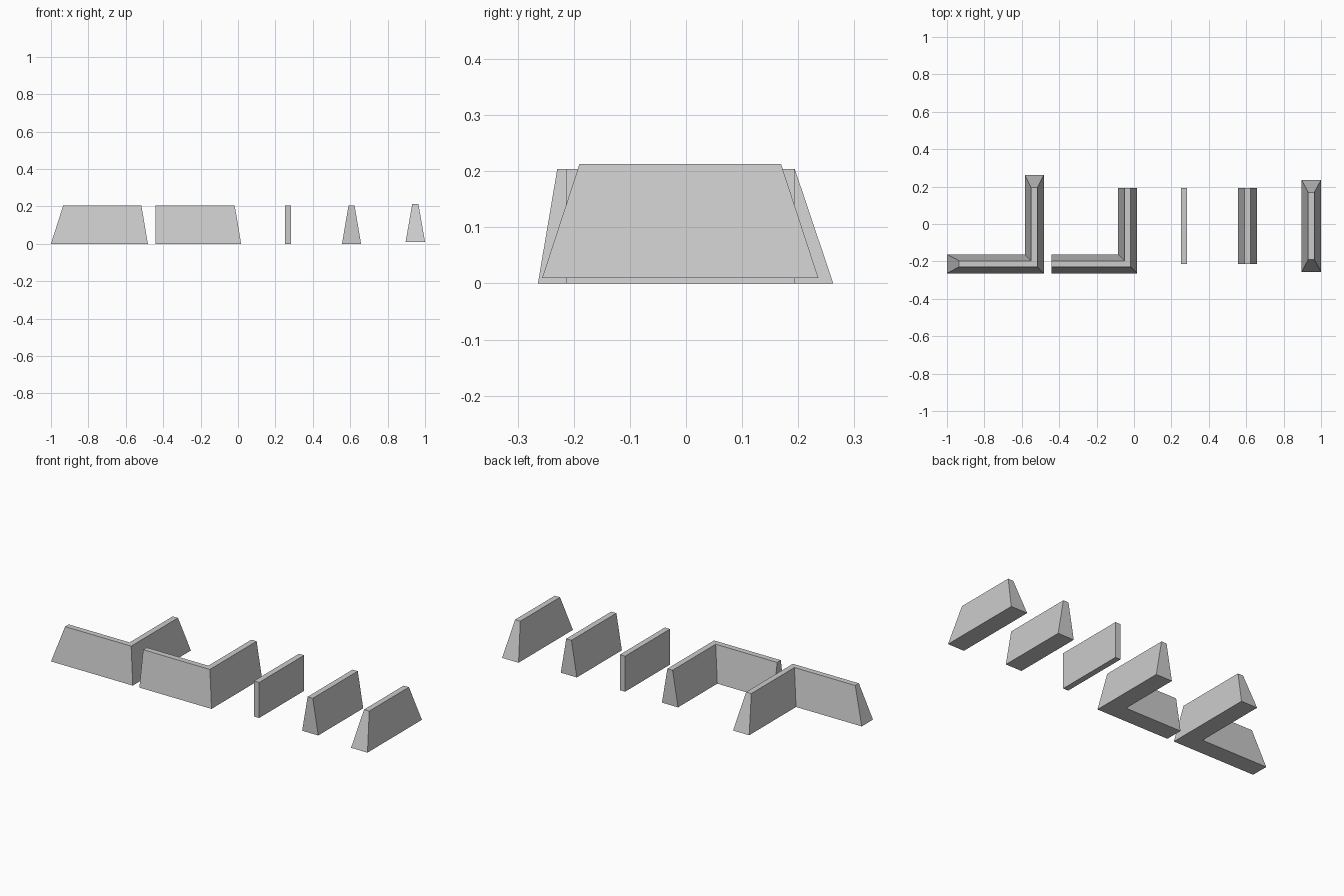
import bpy, bmesh

if "Cube" in bpy.data.objects:
    bpy.data.objects.remove(bpy.data.objects["Cube"])

H = 0.2036       # wall height
BASE = 0.051     # half thickness at the foot
TOP = 0.0165     # half thickness at the ridge


def loft(name, low, high, z0=0.0, z1=H):
    """Closed solid between a foot outline and a ridge outline."""
    bm = bmesh.new()
    a = [bm.verts.new((x, y, z0)) for x, y in low]
    b = [bm.verts.new((x, y, z1)) for x, y in high]
    n = len(a)
    bm.faces.new(a[::-1])
    bm.faces.new(b)
    for i in range(n):
        j = (i + 1) % n
        bm.faces.new((a[i], a[j], b[j], b[i]))
    bmesh.ops.recalc_face_normals(bm, faces=bm.faces[:])
    me = bpy.data.meshes.new(name)
    bm.to_mesh(me)
    bm.free()
    ob = bpy.data.objects.new(name, me)
    bpy.context.collection.objects.link(ob)
    return ob


def rect(cx, half, y0, y1):
    return [(cx - half, y0), (cx + half, y0), (cx + half, y1), (cx - half, y1)]


def corner(cx, half, left, back, cy=-0.213):
    """L outline: one arm to the left, one arm to the back."""
    return [(left, cy - half), (cx + half, cy - half), (cx + half, back),
            (cx - half, back), (cx - half, cy + half), (left, cy + half)]


# Corner wall with sloped ends
loft("corner_wall_sloped_ends",
     corner(-0.533, BASE, -1.0, 0.2625), corner(-0.533, TOP, -0.935, 0.194))

# Corner wall with flat ends
loft("corner_wall_flat_ends",
     corner(-0.034, BASE, -0.44, 0.1935), corner(-0.034, TOP, -0.44, 0.1935))

# Thin straight wall
loft("thin_wall", rect(0.267, TOP, -0.2135, 0.1935), rect(0.267, TOP, -0.2135, 0.1935))

# Tapered straight wall
loft("tapered_wall", rect(0.607, BASE, -0.2135, 0.1935), rect(0.607, TOP, -0.2135, 0.1935))

# Tapered wall with sloped ends, slightly raised
loft("tapered_wall_sloped_ends",
     rect(0.948, 0.052, -0.2565, 0.236), rect(0.948, TOP, -0.19, 0.1695),
     0.0095, 0.2125)
